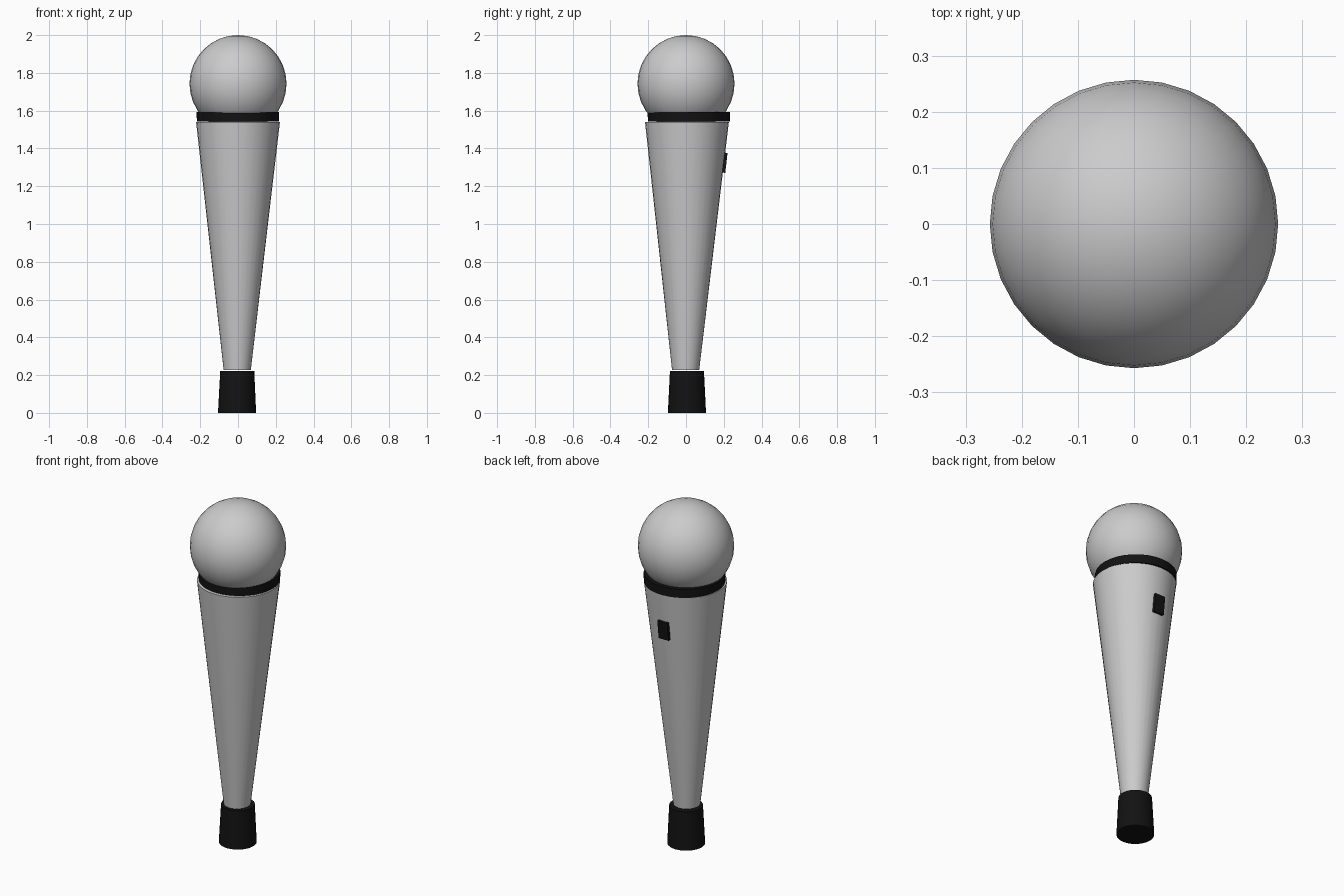
import bpy, bmesh, math
from mathutils import Vector, Matrix

if "Cube" in bpy.data.objects:
    bpy.data.objects.remove(bpy.data.objects["Cube"])

SIDES = 32

black = bpy.data.materials.new("black")
black.diffuse_color = (0.006, 0.006, 0.006, 1)
black.use_nodes = True
black.node_tree.nodes["Principled BSDF"].inputs["Base Color"].default_value = black.diffuse_color


def finish(name, bm, material=None, smooth=True):
    bmesh.ops.recalc_face_normals(bm, faces=bm.faces)
    mesh = bpy.data.meshes.new(name)
    bm.to_mesh(mesh)
    bm.free()
    obj = bpy.data.objects.new(name, mesh)
    bpy.context.collection.objects.link(obj)
    if material:
        mesh.materials.append(material)
    if smooth:
        bpy.ops.object.select_all(action='DESELECT')
        obj.select_set(True)
        bpy.context.view_layer.objects.active = obj
        bpy.ops.object.shade_smooth_by_angle(angle=math.radians(35))
    return obj


def tapered(name, bottom, r_bottom, top, r_top, material=None):
    """Capped round section between two centres, allowing a slight lean."""
    bm = bmesh.new()
    rings = []
    for c, r in ((bottom, r_bottom), (top, r_top)):
        rings.append([bm.verts.new(Vector(c) + Vector((
            r * math.cos(math.tau * i / SIDES),
            r * math.sin(math.tau * i / SIDES), 0))) for i in range(SIDES)])
    low, high = rings
    for i in range(SIDES):
        j = (i + 1) % SIDES
        bm.faces.new((low[i], low[j], high[j], high[i]))
    bm.faces.new(low[::-1])
    bm.faces.new(high)
    return finish(name, bm, material)


# Round head
bm = bmesh.new()
bmesh.ops.create_uvsphere(bm, u_segments=SIDES, v_segments=16, radius=0.257,
                          matrix=Matrix.Translation((0, 0, 1.743)))
finish("head", bm)

# Collar under the head
tapered("collar", (-0.001, 0.015, 1.542), 0.217, (-0.001, 0.015, 1.592), 0.218, black)

# Tapered handle
tapered("handle", (-0.004, -0.002, 0.228), 0.072, (0, 0.005, 1.54), 0.222)

# End cap at the foot
tapered("end_cap", (-0.005, 0.005, 0), 0.101, (-0.004, 0.005, 0.223), 0.090, black)

# Switch, leaning with the handle surface
bm = bmesh.new()
bmesh.ops.create_cube(bm, size=1)
bmesh.ops.scale(bm, vec=(0.065, 0.03, 0.106), verts=bm.verts)
bmesh.ops.transform(bm, verts=bm.verts, matrix=Matrix.Translation((0, 0.199, 1.325))
                    @ Matrix.Rotation(math.radians(-6.5), 4, 'X'))
finish("switch", bm, black, smooth=False)
